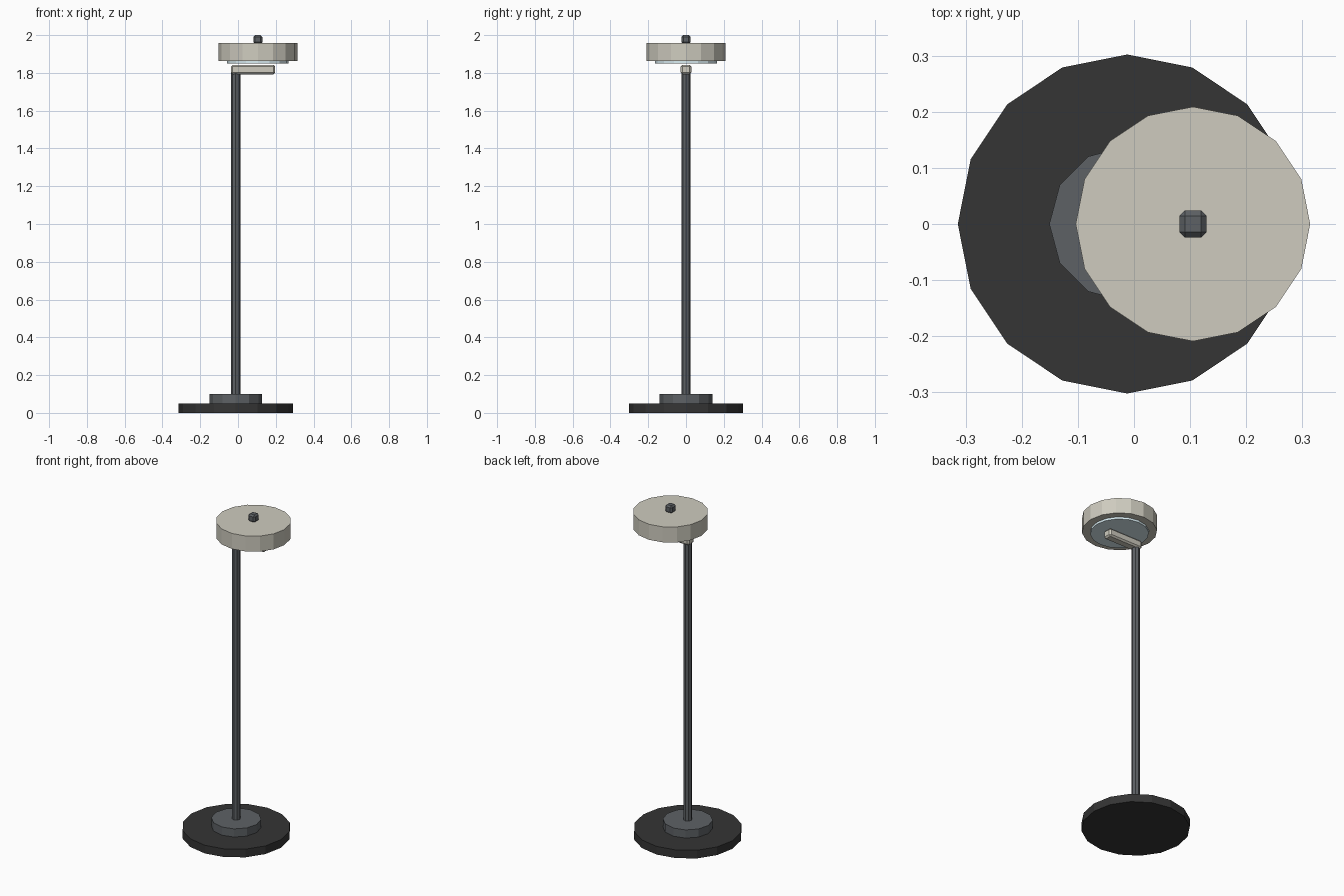
import bpy

if "Cube" in bpy.data.objects:
    bpy.data.objects.remove(bpy.data.objects["Cube"])

POLE_X, HEAD_X = -0.012, 0.105


def material(name, color):
    m = bpy.data.materials.new(name)
    m.diffuse_color = (*color, 1)
    m.use_nodes = True
    m.node_tree.nodes["Principled BSDF"].inputs["Base Color"].default_value = m.diffuse_color
    return m


black = material("black_metal", (0.035, 0.035, 0.035))
steel = material("dark_steel", (0.11, 0.12, 0.13))
cream = material("cream_paint", (0.62, 0.60, 0.52))
glow = material("pale_diffuser", (0.70, 0.85, 0.90))


def disc(name, sides, radius, x, z0, z1, mat):
    bpy.ops.mesh.primitive_cylinder_add(vertices=sides, radius=radius, depth=z1 - z0,
                                        location=(x, 0, (z0 + z1) / 2))
    ob = bpy.context.object
    ob.name = name
    ob.data.materials.append(mat)
    return ob


def block(name, x0, x1, half_y, z0, z1, bevel, mat):
    bpy.ops.mesh.primitive_cube_add(size=1, location=((x0 + x1) / 2, 0, (z0 + z1) / 2))
    ob = bpy.context.object
    ob.name = name
    ob.scale = (x1 - x0, 2 * half_y, z1 - z0)
    bpy.ops.object.transform_apply(location=False, rotation=False, scale=True)
    mod = ob.modifiers.new("chamfer", "BEVEL")
    mod.width = bevel
    mod.segments = 1
    ob.data.materials.append(mat)
    return ob


# Stepped foot and pole
disc("base_plate", 16, 0.302, POLE_X, 0, 0.05, black)
disc("base_collar", 12, 0.139, POLE_X, 0.05, 0.10, steel)
disc("pole", 8, 0.024, POLE_X, 0.10, 1.80, steel)

# Side arm under the lamp head
block("arm", -0.037, 0.197, 0.028, 1.792, 1.842, 0.009, cream)

# Lamp head, diffuser below and knob on top
disc("lamp_shade", 16, 0.209, HEAD_X, 1.862, 1.957, cream)
disc("diffuser", 16, 0.163, HEAD_X, 1.849, 1.866, glow)
block("top_knob", HEAD_X - 0.024, HEAD_X + 0.024, 0.024, 1.953, 2.0, 0.0095, steel)
